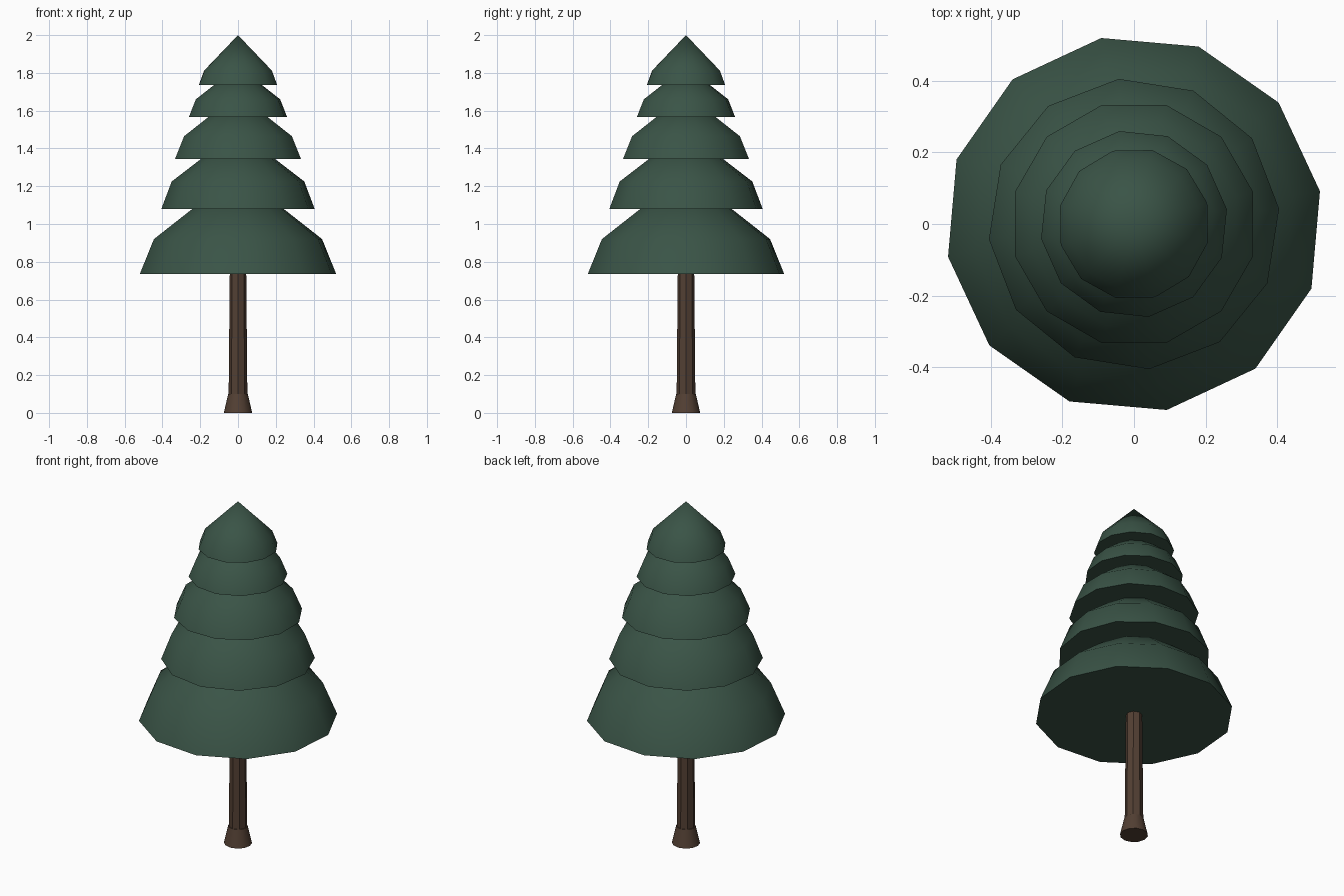
import bpy, bmesh, math

cube = bpy.data.objects.get("Cube")
if cube:
    bpy.data.objects.remove(cube, do_unlink=True)


def material(name, rgb):
    mat = bpy.data.materials.new(name)
    mat.use_nodes = True
    colour = (*rgb, 1.0)
    mat.diffuse_color = colour
    mat.node_tree.nodes["Principled BSDF"].inputs["Base Color"].default_value = colour
    return mat


def turned(name, profile, sides, twist, mat, smooth_angle):
    """Closed solid of revolution from (radius, height) pairs; radius 0 is a tip."""
    bm = bmesh.new()
    rings = []
    for r, z in profile:
        count = sides if r > 0 else 1
        angles = [math.radians(twist) + math.tau * i / sides for i in range(count)]
        rings.append([bm.verts.new((r * math.cos(a), r * math.sin(a), z)) for a in angles])
    for low, high in zip(rings, rings[1:]):
        for i in range(sides):
            j = (i + 1) % sides
            if len(high) == 1:
                bm.faces.new((low[i], low[j], high[0]))
            else:
                bm.faces.new((low[i], low[j], high[j], high[i]))
    bm.faces.new(rings[0][::-1])
    if len(rings[-1]) > 1:
        bm.faces.new(rings[-1])
    mesh = bpy.data.meshes.new(name)
    bm.to_mesh(mesh)
    bm.free()
    mesh.materials.append(mat)
    obj = bpy.data.objects.new(name, mesh)
    bpy.context.collection.objects.link(obj)
    bpy.ops.object.select_all(action="DESELECT")
    obj.select_set(True)
    bpy.context.view_layer.objects.active = obj
    bpy.ops.object.shade_smooth_by_angle(angle=math.radians(smooth_angle))
    return obj


needles = material("needle green", (0.042, 0.088, 0.062))
bark = material("bark brown", (0.085, 0.050, 0.033))

# Trunk: faceted tapering post on a flared foot
turned("trunk", [(0.050, 0.05), (0.043, 0.80)], 8, 0, bark, 30)
turned("trunk_foot", [(0.075, 0.0), (0.052, 0.10)], 12, 0, bark, 40)

# Foliage tiers: base radius, base z, shoulder radius, shoulder z, tip z, twist
tiers = [
    (0.528, 0.735, 0.452, 0.92, 1.27, 10),
    (0.408, 1.08, 0.353, 1.225, 1.495, 6),
    (0.345, 1.345, 0.295, 1.465, 1.69, 15),
    (0.263, 1.567, 0.226, 1.66, 1.835, 9),
    (0.213, 1.737, 0.185, 1.812, 2.0, 16),
]
for n, (r0, z0, r1, z1, tip, twist) in enumerate(tiers, 1):
    turned(f"foliage_tier_{n}", [(r0, z0), (r1, z1), (0, tip)], 12, twist, needles, 60)
